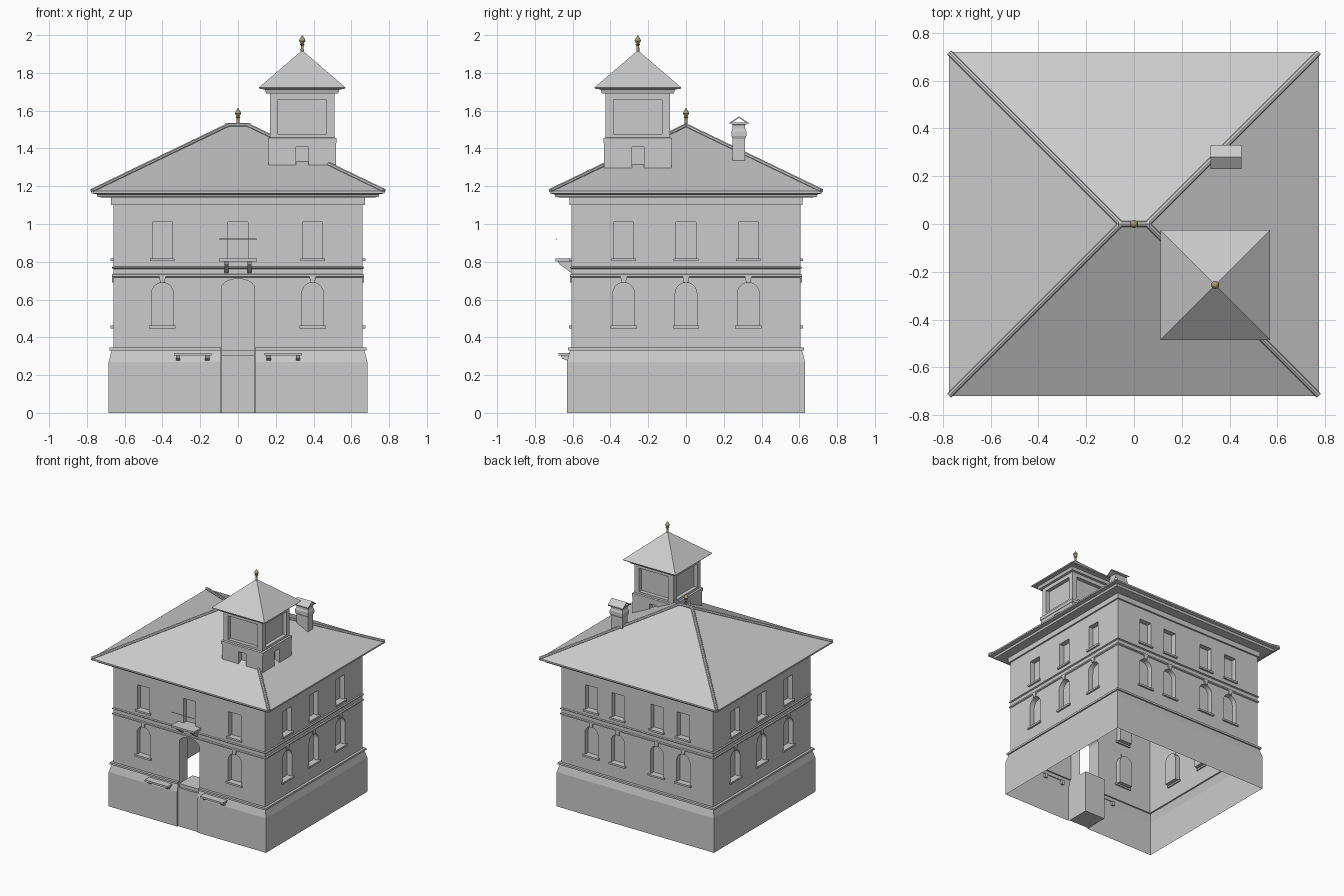
import bpy, bmesh, math
from mathutils import Matrix, Vector

if "Cube" in bpy.data.objects:
    bpy.data.objects.remove(bpy.data.objects["Cube"])

HX, HY = 0.66, 0.605                      # wall half sizes
gold = bpy.data.materials.new("finial_gold")
gold.diffuse_color = (0.42, 0.35, 0.14, 1)
gold.use_nodes = True
gold.node_tree.nodes["Principled BSDF"].inputs["Base Color"].default_value = gold.diffuse_color


def finish(name, bm, mat=None, fix=True):
    if fix:
        bmesh.ops.recalc_face_normals(bm, faces=bm.faces[:])
    me = bpy.data.meshes.new(name)
    bm.to_mesh(me)
    bm.free()
    ob = bpy.data.objects.new(name, me)
    bpy.context.collection.objects.link(ob)
    if mat:
        me.materials.append(mat)
    return ob


def loft(name, rings, c=(0, 0), caps=False):
    """Rectangular rings (half x, half y, z) joined into a shell."""
    bm = bmesh.new()
    vs = [[bm.verts.new((c[0] + sx * hx, c[1] + sy * hy, z))
           for sx, sy in ((-1, -1), (1, -1), (1, 1), (-1, 1))] for hx, hy, z in rings]
    for a, b in zip(vs, vs[1:]):
        for i in range(4):
            j = (i + 1) % 4
            bm.faces.new((a[i], a[j], b[j], b[i]))
    if caps:
        bm.faces.new(vs[0][::-1])
        bm.faces.new(vs[-1])
    bmesh.ops.remove_doubles(bm, verts=bm.verts[:], dist=1e-5)
    return finish(name, bm)


def side(k, c=(0, 0)):
    """Frame of a wall: 0 front, 1 right, 2 back, 3 left. Outward is local -y."""
    return Matrix.Translation((c[0], c[1], 0)) @ Matrix.Rotation(k * math.pi / 2, 4, 'Z')


def prism(bm, prof, d0, d1, m):
    """Extrude a (u, z) outline from depth d0 to d1 in a wall frame."""
    a = [bm.verts.new(m @ Vector((u, -d0, z))) for u, z in prof]
    b = [bm.verts.new(m @ Vector((u, -d1, z))) for u, z in prof]
    n = len(prof)
    bm.faces.new(a)
    bm.faces.new(b[::-1])
    for i in range(n):
        j = (i + 1) % n
        bm.faces.new((a[i], b[i], b[j], a[j]))


def rect(u, w, z0, z1):
    return [(u - w, z0), (u + w, z0), (u + w, z1), (u - w, z1)]


def arch(u, w, z0, z1, rise, n=10):
    return [(u - w, z0), (u + w, z0)] + [
        (u + w * math.cos(math.pi * i / n), z1 - rise + rise * math.sin(math.pi * i / n))
        for i in range(n + 1)]


def cut(ob, bm, drop):
    """Carve pockets, then remove faces chosen by drop(center, normal)."""
    cutter = finish("cutter", bm)
    cutter.hide_render = True
    md = ob.modifiers.new("cut", 'BOOLEAN')
    md.object, md.operation, md.solver = cutter, 'DIFFERENCE', 'EXACT'
    dg = bpy.context.evaluated_depsgraph_get()
    me = bpy.data.meshes.new_from_object(ob.evaluated_get(dg))
    ob.modifiers.clear()
    ob.data = me
    b = bmesh.new()
    b.from_mesh(me)
    b.normal_update()
    dead = [f for f in b.faces if drop(f.calc_center_median(), f.normal)]
    bmesh.ops.delete(b, geom=dead, context='FACES')
    b.to_mesh(me)
    b.free()
    bpy.data.objects.remove(cutter)


# Plinth with door gap, and door step block
plinth = loft("plinth", [(.685, .63, 0), (.685, .63, .27), (.668, .613, .335)], caps=True)
bm = bmesh.new()
prism(bm, rect(0, .09, -.1, .5), .8, .53, side(0))
cut(plinth, bm, lambda p, n: abs(n.z) > .9 or (abs(n.y) > .9 and abs(p.y + .53) < .01))
bm = bmesh.new()
prism(bm, rect(0, .088, 0, .305), .62, .44, side(0))
prism(bm, rect(0, .088, .305, .33), .605, .44, side(0))
finish("door_step", bm)

# Walls with window pockets; sills, keystones gathered alongside
walls = loft("walls", [(HX, HY, .33), (HX, HY, 1.12)], caps=True)
bm, trim = bmesh.new(), bmesh.new()
layout = {0: [-.4, .395], 1: [-.33, 0, .33], 2: [-.4, -.17, .17, .4], 3: [-.33, 0, .33]}
for k, us in layout.items():
    d, m = (HX if k % 2 else HY), side(k)
    for u in us:
        prism(bm, arch(u, .057, .46, .69, .057), d + .05, d - .04, m)
        prism(trim, rect(u, .07, .448, .462), d - .01, d + .014, m)
        prism(trim, [(u - .012, .69), (u + .012, .69), (u + .017, .722), (u - .017, .722)],
              d - .005, d + .008, m)
    for u in us + ([0] if k == 0 else []):
        prism(bm, rect(u, .053, .815, 1.01), d + .05, d - .04, m)
        prism(trim, rect(u, .065, .803, .817), d - .01, d + .014, m)
prism(bm, arch(0, .088, .2, .71, .052), HY + .05, HY - .1, side(0))
cut(walls, bm, lambda p, n: (abs(n.z) > .9 and (p.z < .34 or p.z > 1.11)) or
    (abs(n.y) > .9 and abs(p.y + HY - .1) < .01 and abs(p.x) < .1))
finish("window_trim", trim)

# Mouldings around the house
for name, z0, z1, o in (("string_course_low", .718, .736, .008),
                        ("string_course_high", .762, .776, .008)):
    loft(name, [(HX, HY, z0), (HX + o, HY + o, z0 + .004),
                (HX + o, HY + o, z1 - .004), (HX, HY, z1)])
bm = bmesh.new()                          # base moulding, broken at the door
for k in range(4):
    d, w = (HX, HY) if k % 2 else (HY, HX)
    spans = [(-w - .02, -.09), (.09, w + .02)] if k == 0 else [(-w - .02, w + .02)]
    for a, b in spans:
        prism(bm, rect((a + b) / 2, (b - a) / 2, .33, .345), d - .002, d + .02, side(k))
finish("base_moulding", bm)

# Main roof: cornice, soffit, eave and hipped slopes
loft("main_roof", [(HX, HY, 1.1), (.672, .618, 1.1), (.672, .618, 1.14), (.742, .69, 1.142),
                   (.747, .697, 1.157), (.775, .72, 1.162), (.775, .72, 1.174), (.055, 0, 1.52)])


def tube(name, a, b, r, n=8):
    a, b = Vector(a), Vector(b)
    bm = bmesh.new()
    m = Matrix.Translation((a + b) / 2) @ (b - a).to_track_quat('Z', 'Y').to_matrix().to_4x4()
    bmesh.ops.create_cone(bm, cap_ends=True, segments=n, radius1=r, radius2=r,
                          depth=(b - a).length, matrix=m)
    return finish(name, bm)


for sx in (-1, 1):
    for sy in (-1, 1):
        tube("hip_tile", (sx * .055, 0, 1.521), (sx * .772, sy * .717, 1.176), .012)
tube("ridge_tile", (-.065, 0, 1.522), (.065, 0, 1.522), .012)


# Finials
def finial(name, x, y, z, prof, n=12):
    bm = bmesh.new()
    vs = [bm.verts.new((x + r, y, z + h)) for r, h in prof]
    es = [bm.edges.new(e) for e in zip(vs, vs[1:])]
    bmesh.ops.spin(bm, geom=vs + es, cent=(x, y, 0), axis=(0, 0, 1),
                   angle=2 * math.pi, steps=n)
    bmesh.ops.remove_doubles(bm, verts=bm.verts[:], dist=1e-5)
    ob = finish(name, bm, gold)
    bpy.ops.object.select_all(action='DESELECT')
    ob.select_set(True)
    bpy.context.view_layer.objects.active = ob
    bpy.ops.object.shade_smooth_by_angle()


shape = [(.009, 0), (.007, .045), (.014, .05), (.007, .055), (.017, .07), (.013, .08), (0, .1)]
finial("roof_finial", 0, 0, 1.515, shape)
finial("tower_finial", .34, -.255, 1.9, shape)

# Tower with recessed openings and notches
T = (.34, -.255)
tower = loft("tower_body", [(.178, .178, 1.285), (.178, .178, 1.43), (.17, .17, 1.44),
                            (.17, .17, 1.72)], T, True)
bm = bmesh.new()
for k in range(4):
    prism(bm, rect(0, .128, 1.475, 1.66), .25, .14, side(k, T))
    prism(bm, rect(0, .032, 1.2, 1.408), .25, .14, side(k, T))
cut(tower, bm, lambda p, n: abs(n.z) > .9 and (p.z < 1.29 or p.z > 1.71))
loft("tower_band", [(.165, .165, 1.43), (.182, .182, 1.43), (.182, .182, 1.455),
                    (.165, .165, 1.46)], T)
loft("tower_roof", [(.165, .165, 1.69), (.19, .19, 1.69), (.197, .197, 1.712), (.225, .225, 1.716),
                    (.23, .23, 1.722), (0, 0, 1.92)], T)

# Chimney with folded cap
C = (.385, .28)
loft("chimney", [(.05, .033, 1.33), (.05, .033, 1.45), (.056, .039, 1.465), (.056, .039, 1.49),
                 (.05, .033, 1.505), (.05, .033, 1.525), (.056, .04, 1.527), (.056, .04, 1.537)],
     C, True)
bm = bmesh.new()
prism(bm, [(-.05, 1.528), (0, 1.562), (.05, 1.528), (.05, 1.536), (0, 1.57), (-.05, 1.536)],
      -.065, .065, side(1, C))
finish("chimney_cap", bm)

# Balcony and door-side benches, both on wedge brackets
bm = bmesh.new()


def shelf(u, w, z, d0, d1, bu, drop):
    prism(bm, rect(u, w, z - .015, z), d0, d1, side(0))
    for s in (-1, 1):
        x = u + s * bu
        prof = [(d0 - .01, z - .015), (d1 - .012, z - .015), (d1 - .02, z - .03), (d0 - .01, z - drop)]
        va, vb = ([bm.verts.new((x + o, -d, h)) for d, h in prof] for o in (-.011, .011))
        bm.faces.new(va)
        bm.faces.new(vb[::-1])
        for i in range(4):
            bm.faces.new((va[i], vb[i], vb[i - 3], va[i - 3]))


shelf(0, .1, .817, HY, .69, .06, .085)
shelf(-.24, .1, .318, .615, .675, .077, .05)
shelf(.24, .1, .318, .615, .675, .077, .05)
finish("balcony_and_benches", bm)
tube("balcony_rail", (-.1, -.685, .92), (.1, -.685, .92), .003, 6)
